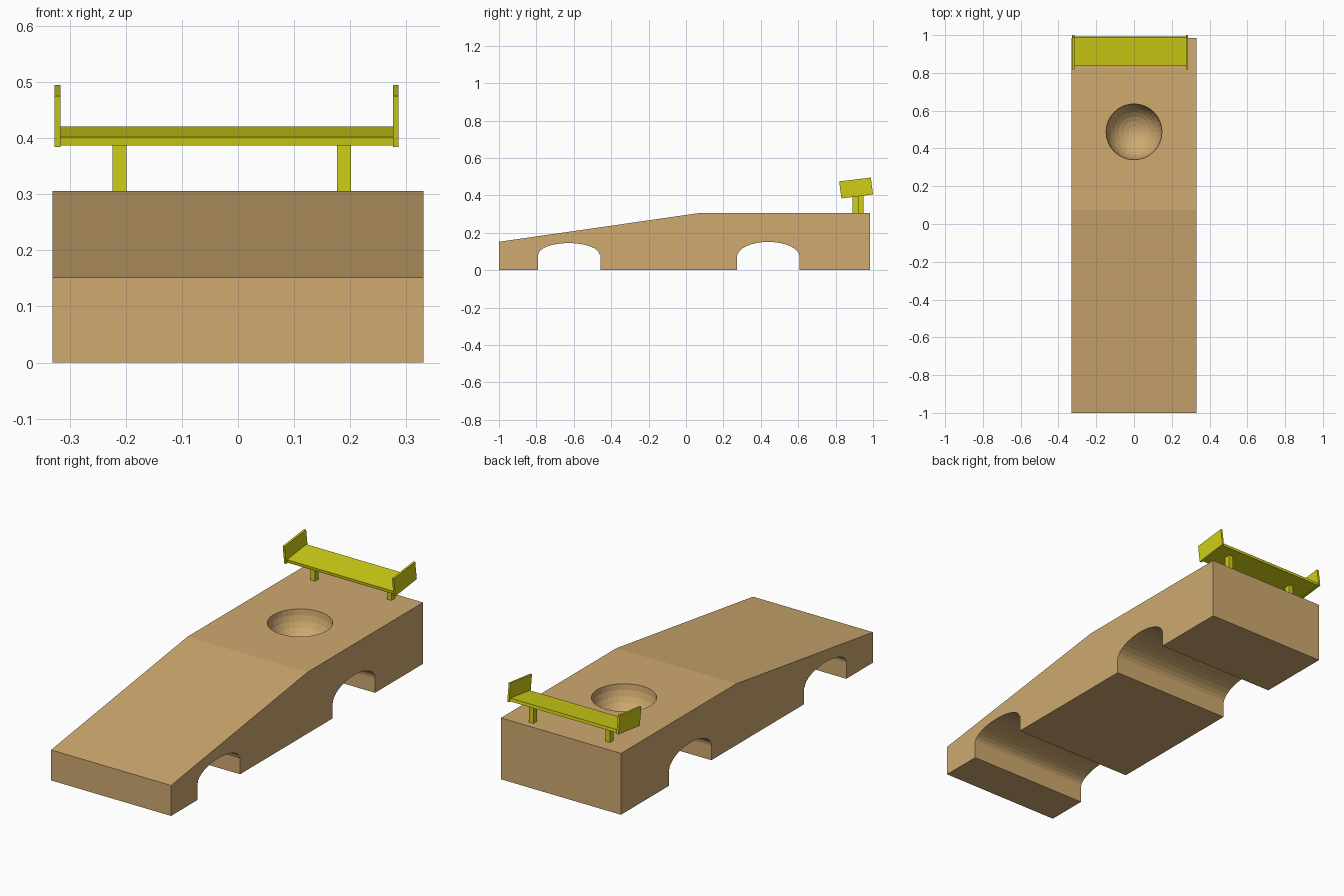
import bpy, bmesh, math

if "Cube" in bpy.data.objects:
    bpy.data.objects.remove(bpy.data.objects["Cube"])


def material(name, rgb):
    m = bpy.data.materials.new(name)
    m.diffuse_color = (*rgb, 1.0)
    m.use_nodes = True
    m.node_tree.nodes["Principled BSDF"].inputs["Base Color"].default_value = m.diffuse_color
    return m


WOOD = material("wood", (0.62, 0.40, 0.16))
YELLOW = material("yellow", (0.62, 0.62, 0.008))


def add_object(name, bm, mat):
    bmesh.ops.recalc_face_normals(bm, faces=bm.faces)
    me = bpy.data.meshes.new(name)
    bm.to_mesh(me)
    bm.free()
    me.materials.append(mat)
    ob = bpy.data.objects.new(name, me)
    bpy.context.collection.objects.link(ob)
    return ob


def prism(name, profile, x0, x1, mat):
    """Extrude a side (y, z) profile from x0 to x1."""
    bm = bmesh.new()
    face = bm.faces.new([bm.verts.new((x0, y, z)) for y, z in profile])
    ext = bmesh.ops.extrude_face_region(bm, geom=[face])
    moved = [v for v in ext["geom"] if isinstance(v, bmesh.types.BMVert)]
    bmesh.ops.translate(bm, verts=moved, vec=(x1 - x0, 0, 0))
    return add_object(name, bm, mat)


def arch(y0, y1, spring, rise, n=16):
    """Wheel arch outline: straight sides with a half ellipse on top."""
    c, r = (y0 + y1) / 2, (y1 - y0) / 2
    return [(c - r * math.cos(math.pi * i / n), spring + rise * math.sin(math.pi * i / n))
            for i in range(n + 1)]


# Wedge body with two wheel arches
profile = [(-1, 0), (-0.79, 0)] + arch(-0.79, -0.463, 0.083, 0.062)
profile += [(-0.456, 0.083), (-0.456, 0), (0.273, 0)]
profile += arch(0.273, 0.607, 0.073, 0.078)
profile += [(0.607, 0), (0.985, 0), (0.985, 0.306), (0.075, 0.306), (-1, 0.152)]
body = prism("car_body", profile, -0.331, 0.331, WOOD)

# Round cockpit bowl cut into the deck
bm = bmesh.new()
bmesh.ops.create_uvsphere(bm, u_segments=32, v_segments=16, radius=0.148)
bmesh.ops.translate(bm, verts=bm.verts, vec=(0, 0.488, 0.306))
cutter = add_object("cockpit_cutter", bm, WOOD)
cutter.hide_render = True
mod = body.modifiers.new("cockpit", "BOOLEAN")
mod.operation = "DIFFERENCE"
mod.solver = "EXACT"
mod.object = cutter
bpy.context.view_layer.objects.active = body
bpy.ops.object.modifier_apply(modifier="cockpit")
bpy.data.objects.remove(cutter)

# Rear wing: tilted blade
prism("wing_blade", [(0.840, 0.387), (0.992, 0.406), (0.990, 0.421), (0.838, 0.402)],
      -0.317, 0.277, YELLOW)

# Wing end plates
for side, x0, x1 in (("left", -0.327, -0.316), ("right", 0.276, 0.286)):
    prism(side + "_end_plate",
          [(0.831, 0.384), (1.0, 0.405), (0.988, 0.495), (0.819, 0.475)], x0, x1, YELLOW)

# Wing posts, slightly staggered
for side, x, y in (("left", -0.2115, 0.905), ("right", 0.189, 0.935)):
    prism(side + "_wing_post",
          [(y - 0.015, 0.304), (y + 0.015, 0.304), (y + 0.015, 0.4), (y - 0.015, 0.4)],
          x - 0.0125, x + 0.0125, YELLOW)
